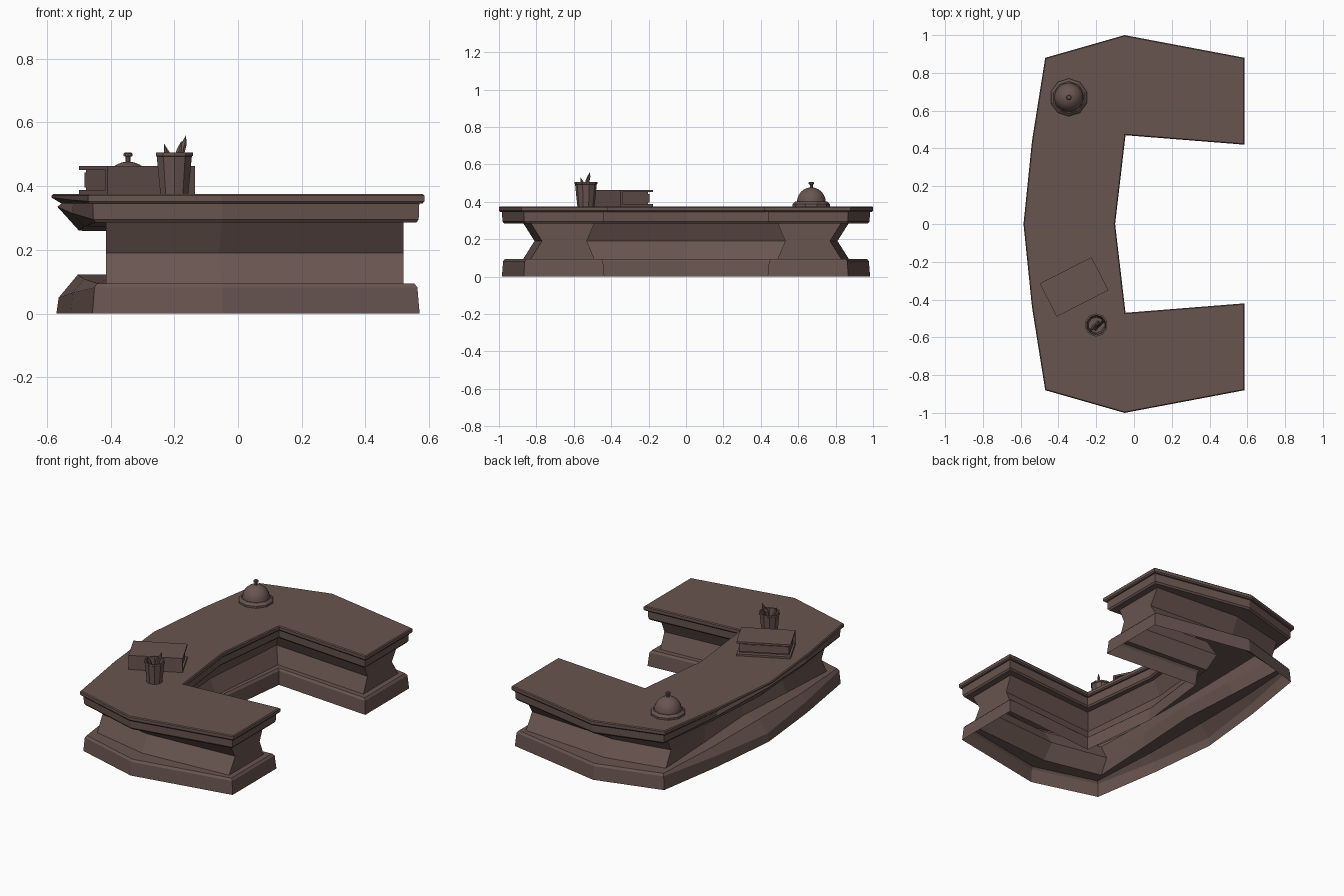
import bpy, bmesh, math
from mathutils import Vector, Matrix

if "Cube" in bpy.data.objects:
    bpy.data.objects.remove(bpy.data.objects["Cube"])

wood = bpy.data.materials.new("dark_wood")
wood.diffuse_color = (0.14, 0.09, 0.08, 1)
wood.use_nodes = True
wood.node_tree.nodes["Principled BSDF"].inputs["Base Color"].default_value = wood.diffuse_color


def finish(name, bm, matrix=None, smooth=False):
    bmesh.ops.recalc_face_normals(bm, faces=bm.faces)
    if matrix:
        bm.transform(matrix)
    me = bpy.data.meshes.new(name)
    bm.to_mesh(me)
    bm.free()
    ob = bpy.data.objects.new(name, me)
    bpy.context.collection.objects.link(ob)
    me.materials.append(wood)
    if smooth:
        bpy.ops.object.select_all(action='DESELECT')
        ob.select_set(True)
        bpy.context.view_layer.objects.active = ob
        bpy.ops.object.shade_smooth_by_angle(angle=math.radians(40))
    return ob


def mirror(half):
    return [Vector(p) for p in half] + [Vector((x, -y)) for x, y in half[-2:0:-1]]


def inset(loop, d):
    out = []
    for i, p in enumerate(loop):
        a, b = (p - loop[i - 1]).normalized(), (loop[(i + 1) % len(loop)] - p).normalized()
        n1, n2 = Vector((a.y, -a.x)), Vector((b.y, -b.x))
        out.append(p + (n1 + n2) * d / (1 + n1.dot(n2)))
    return out


# Counter: stacked outlines from the plinth to the worktop, open underneath
top = mirror([(-.585, 0), (-.54, .44), (-.47, .88), (-.05, 1), (.585, .88), (.585, .42), (-.045, .47), (-.10, 0)])
flare = mirror([(-.40, 0), (-.41, .40), (-.415, .79), (-.05, .87), (.52, .83), (.52, .49), (-.10, .535), (-.15, 0)])
waist = mirror([(-.375, 0), (-.395, .38), (-.415, .74), (-.06, .81), (.52, .77), (.52, .53), (-.14, .58), (-.19, 0)])
# outline, height, and shift (x, z) of the middle of the customer side
levels = [
    (inset(top, .015), 0, 0, 0),
    (inset(top, .022), .082, 0, -.032),
    (inset(top, .032), .095, .05, .027),
    (flare, .095, 0, .027),
    (waist, .19, 0, 0),
    (flare, .285, 0, -.027),
    (inset(top, .026), .285, .06, -.025),
    (inset(top, .018), .295, 0, .04),
    (inset(top, .016), .345, .015, 0),
    (inset(top, .006), .345, .025, 0),
    (top, .352, 0, .012),
    (top, .37, 0, 0),
    (inset(top, .005), .375, 0, 0),
]
bm = bmesh.new()
rings = []
for loop, z, dx, dz in levels:
    weight = {0: 1, 1: .5, len(loop) - 1: .5}
    rings.append([bm.verts.new((p.x + dx * weight.get(i, 0), p.y, z + dz * weight.get(i, 0)))
                  for i, p in enumerate(loop)])
for r, s in zip(rings, rings[1:]):
    for i in range(len(r)):
        j = (i + 1) % len(r)
        bm.faces.new((r[i], r[j], s[j], s[i]))
bm.faces.new(rings[-1])
finish("counter", bm)


def lathe(name, profile, sides, matrix, smooth=False):
    bm = bmesh.new()
    rows = []
    for r, z in profile:
        if r == 0:
            rows.append([bm.verts.new((0, 0, z))] * sides)
        else:
            rows.append([bm.verts.new((r * math.cos(t), r * math.sin(t), z))
                         for t in (math.tau * (k + .5) / sides for k in range(sides))])
    for a, b in zip(rows, rows[1:]):
        for i in range(sides):
            j = (i + 1) % sides
            bm.faces.new(list(dict.fromkeys((a[i], a[j], b[j], b[i]))))
    return finish(name, bm, matrix, smooth)


# Service bell
bell = Matrix.Translation((-.345, .67, .375))
lathe("bell_base", [(0, 0), (.1, 0), (.1, .012), (.085, .026), (0, .026)], 10, bell)
dome = [(.078 * math.cos(t), .022 + .08 * math.sin(t)) for t in (math.pi / 2 * k / 6 for k in range(6))]
lathe("bell_dome", dome + [(0, .102)], 20, bell, True)
lathe("bell_button", [(.008, .095), (.008, .118), (.015, .119), (.015, .127), (.01, .131), (0, .131)], 10, bell)

# Pen cup with an open rim
cup = Matrix.Translation((-.2, -.535, .375))
lathe("pen_cup", [(0, 0), (.046, 0), (.058, .118), (.061, .12), (.061, .13), (.052, .13), (.042, .01), (0, .01)], 10, cup)

# Pencils leaning in the cup
for i, (foot, tip) in enumerate([((.01, .015, .015), (-.032, -.03, .158)),
                                 ((-.015, -.01, .015), (.022, .01, .166)),
                                 ((-.005, -.02, .015), (.037, .022, .185))]):
    foot, tip = Vector(foot), Vector(tip)
    d = tip - foot
    place = cup @ Matrix.Translation(foot) @ d.to_track_quat('Z', 'Y').to_matrix().to_4x4()
    h = d.length
    lathe(f"pencil_{i + 1}", [(0, 0), (.009, 0), (.009, h - .03), (0, h)], 6, place)

# Book: two covers, a rounded spine and recessed pages
book = Matrix.Translation((-.317, -.333, .375)) @ Matrix.Rotation(math.radians(27), 4, 'Z')


def box(name, size, centre, bevel=0):
    bm = bmesh.new()
    bmesh.ops.create_cube(bm, size=1, matrix=Matrix.Translation(centre) @ Matrix.Diagonal((*size, 1)))
    if bevel:
        edges = [e for e in bm.edges if all(v.co.y > centre[1] for v in e.verts)
                 and abs(e.verts[0].co.x - e.verts[1].co.x) > .01]
        bmesh.ops.bevel(bm, geom=edges, offset=bevel, segments=2, affect='EDGES')
    finish(name, bm, book)


box("book_back_cover", (.308, .197, .012), (0, 0, .006))
box("book_front_cover", (.308, .197, .012), (0, 0, .082))
box("book_spine", (.308, .014, .088), (0, -.0915, .044))
box("book_pages", (.286, .17, .066), (0, -.002, .044), .01)
